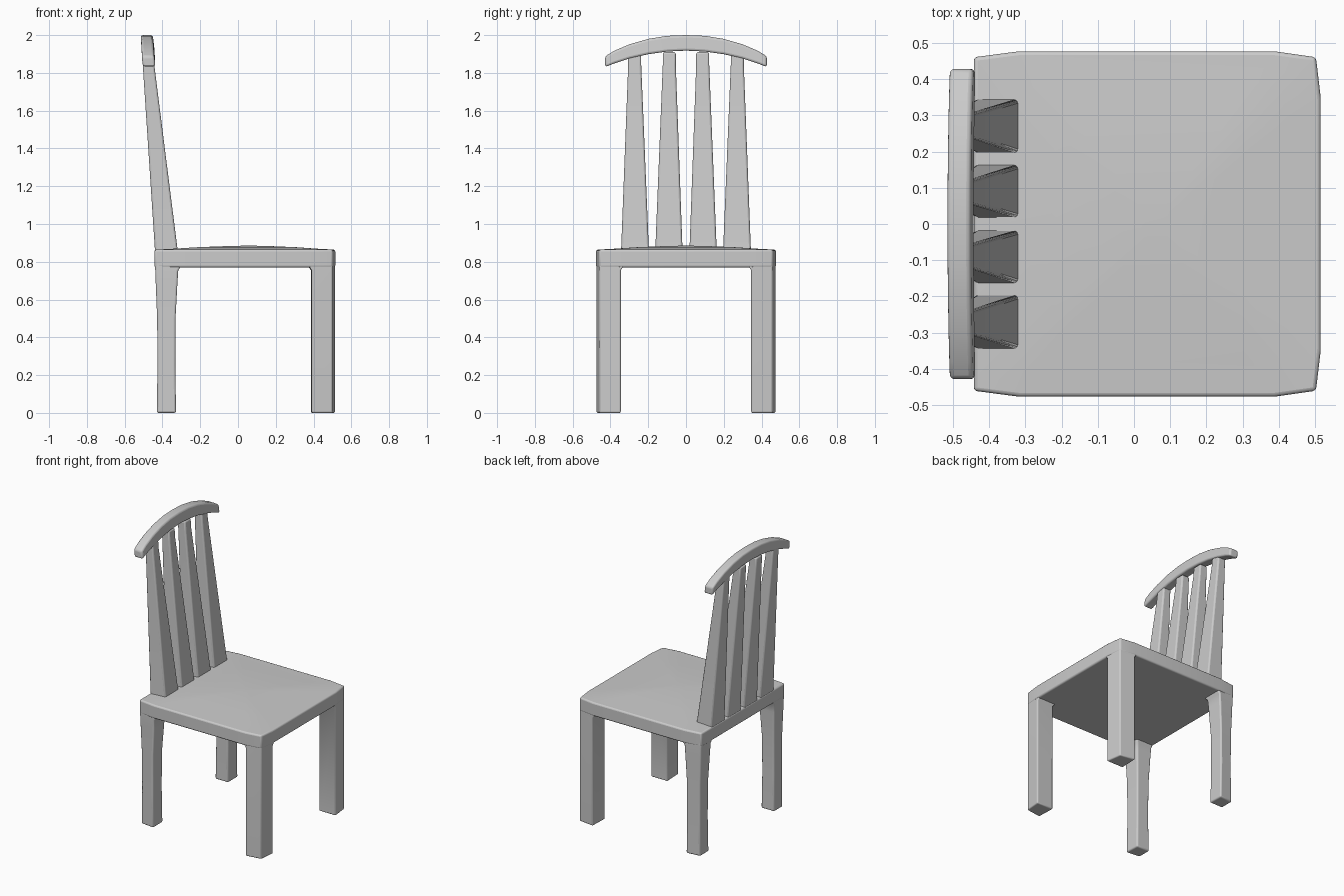
import bpy
import bmesh

if "Cube" in bpy.data.objects:
    bpy.data.objects.remove(bpy.data.objects["Cube"])


def loft(name, rings, bevel=0.012):
    """Skin a stack of equal-length point rings and round the hard edges."""
    bm = bmesh.new()
    loops = [[bm.verts.new(p) for p in ring] for ring in rings]
    n = len(loops[0])
    for a, b in zip(loops, loops[1:]):
        for i in range(n):
            j = (i + 1) % n
            bm.faces.new((a[i], a[j], b[j], b[i]))
    bm.faces.new(loops[0])
    bm.faces.new(loops[-1])
    bmesh.ops.recalc_face_normals(bm, faces=bm.faces)
    mesh = bpy.data.meshes.new(name)
    bm.to_mesh(mesh)
    bm.free()
    obj = bpy.data.objects.new(name, mesh)
    bpy.context.collection.objects.link(obj)
    mod = obj.modifiers.new("rounded_edges", "BEVEL")
    mod.width = bevel
    mod.segments = 3
    mod.limit_method = "ANGLE"
    mod.angle_limit = 0.7
    bpy.ops.object.select_all(action="DESELECT")
    obj.select_set(True)
    bpy.context.view_layer.objects.active = obj
    bpy.ops.object.shade_smooth_by_angle(angle=0.7)
    return obj


def rect(x0, x1, y0, y1, z):
    return [(x0, y0, z), (x1, y0, z), (x1, y1, z), (x0, y1, z)]


# Seat: softly chamfered outline with a shallow domed top
half = [(0.515, 0.0), (0.515, 0.35), (0.502, 0.46), (0.39, 0.476),
        (-0.32, 0.476), (-0.442, 0.46), (-0.442, 0.0)]
outline = half + [(x, -y) for x, y in half[-2:0:-1]]


def seat_ring(scale, z):
    cx = 0.06
    return [(cx + (x - cx) * scale, y * scale, z) for x, y in outline]


loft("seat", [seat_ring(s, z) for s, z in (
    (1, 0.77), (1, 0.864), (0.8, 0.869), (0.55, 0.877), (0.3, 0.882), (0.08, 0.885))], 0.01)

# Legs: straight at the front, waisted at the back, flared where they meet the seat
front_section = [(0.385, 0.345), (0.514, 0.345), (0.501, 0.459), (0.39, 0.475)]
back_sections = [(-0.43, -0.328, 0.36, 0.468, 0), (-0.426, -0.332, 0.362, 0.468, 0.25),
                 (-0.428, -0.331, 0.36, 0.469, 0.5), (-0.436, -0.32, 0.35, 0.472, 0.7),
                 (-0.438, -0.316, 0.346, 0.473, 0.755), (-0.439, -0.304, 0.334, 0.473, 0.773),
                 (-0.439, -0.304, 0.334, 0.473, 0.8)]
for side, sy in (("left", -1), ("right", 1)):
    rings = []
    for z, flare in ((0, 0), (0.755, 0), (0.773, 0.012), (0.8, 0.012)):
        rings.append([(x - (flare if x < 0.4 else 0),
                       sy * (y - (flare if y < 0.4 else 0)), z) for x, y in front_section])
    loft("front_leg_" + side, rings, 0.008)

    rings = []
    for x0, x1, y0, y1, z in back_sections:
        rings.append([(x0, sy * y0, z), (x1, sy * y0, z),
                      (x1, sy * y1, z), (x0, sy * (y1 - 0.012), z)])
    loft("back_leg_" + side, rings, 0.01)

# Back slats: four leaning, tapering boards
for side, sy in (("left", -1), ("right", 1)):
    for kind, b0, b1, t0, t1 in (("inner", 0.018, 0.163, 0.054, 0.123),
                                 ("outer", 0.196, 0.344, 0.237, 0.306)):
        rings = [rect(-0.439, -0.318, sy * b0, sy * b1, 0.85),
                 rect(-0.504, -0.443, sy * t0, sy * t1, 1.84),
                 rect(-0.508, -0.448, sy * t0, sy * t1, 1.91)]
        loft("back_slat_" + kind + "_" + side, rings, 0.01)

# Crest rail: arched bar across the slat tops, leaning with the back
arch = [(0, 1.918, 2.0), (0.1, 1.913, 1.996), (0.2, 1.899, 1.98),
        (0.3, 1.876, 1.951), (0.38, 1.85, 1.917), (0.428, 1.831, 1.888)]
arch = [(-y, b, t) for y, b, t in arch[:0:-1]] + arch


def lean(z):
    return -0.505 - (z - 1.83) * 0.06


rings = []
for y, b, t in arch:
    rings.append([(lean(b), y, b), (lean(b) + 0.069, y, b),
                  (lean(t) + 0.064, y, t), (lean(t), y, t)])
loft("crest_rail", rings, 0.012)
